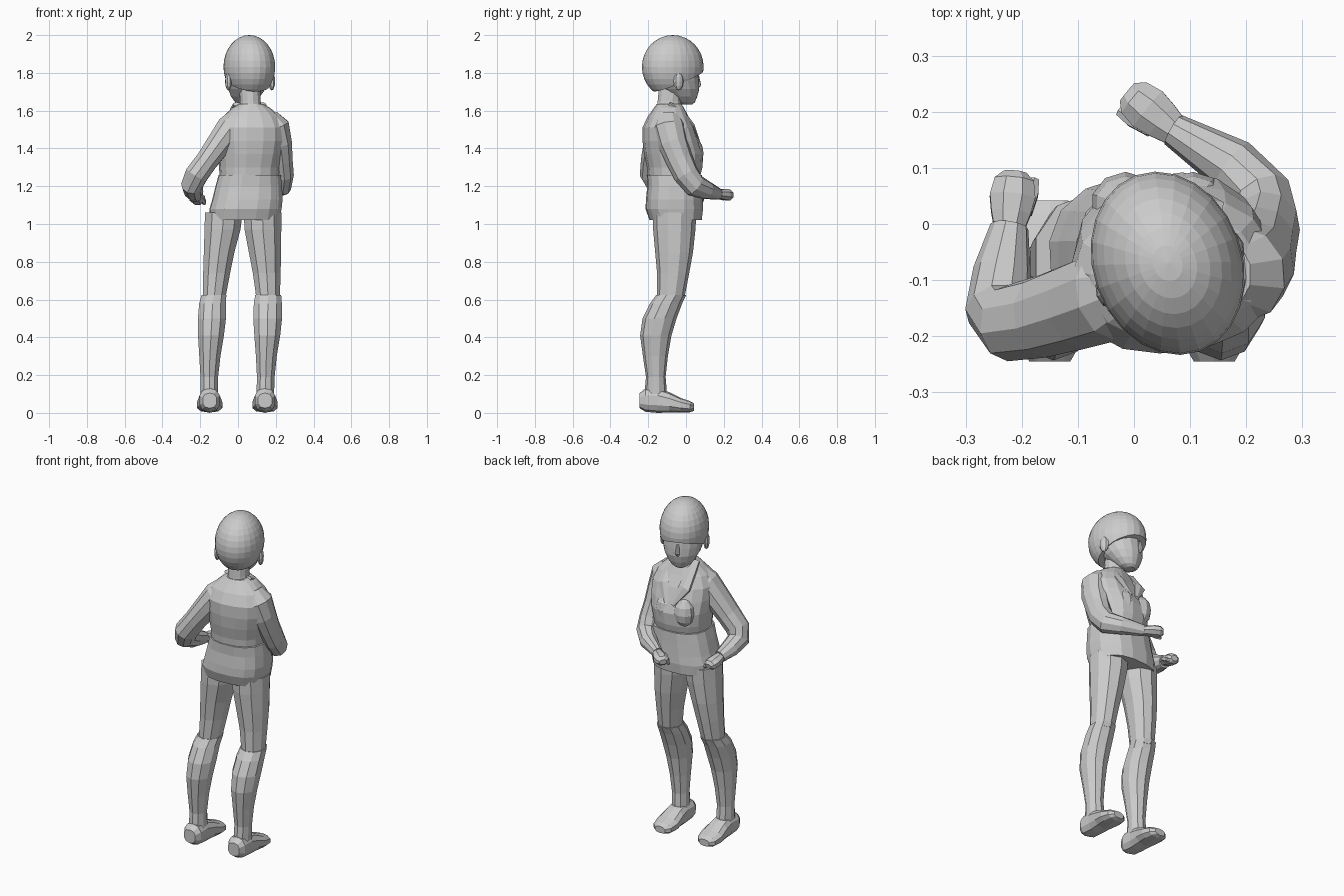
import bpy, bmesh, math
from mathutils import Vector, Matrix


def tube(name, rings, u0=(1, 0, 0), n=10, axis=None, power=1.0, yaw=0):
    """Skin rings (x, y, z, half_width, half_depth); axis fixes the ring plane."""
    bm = bmesh.new()
    pts = [Vector(r[:3]) for r in rings]
    u = Vector(u0)
    loops = []
    for i, r in enumerate(rings):
        if axis:
            t = Vector(axis)
        else:
            t = (pts[min(i + 1, len(pts) - 1)] - pts[max(i - 1, 0)]).normalized()
        u = (u - t * u.dot(t)).normalized()
        v = t.cross(u)
        loop = []
        for k in range(n):
            a = 2 * math.pi * (k + 0.5) / n
            c, s = math.cos(a), math.sin(a)
            c = math.copysign(abs(c) ** power, c) * r[3]
            s = math.copysign(abs(s) ** power, s) * r[4]
            w = math.radians(yaw)
            loop.append(bm.verts.new(pts[i] + u * (c * math.cos(w) - s * math.sin(w))
                                     + v * (c * math.sin(w) + s * math.cos(w))))
        loops.append(loop)
    for a, b in zip(loops, loops[1:]):
        for k in range(n):
            bm.faces.new((a[k], a[(k + 1) % n], b[(k + 1) % n], b[k]))
    bm.faces.new(loops[0][::-1])
    bm.faces.new(loops[-1])
    return finish(name, bm)


def finish(name, bm):
    bmesh.ops.recalc_face_normals(bm, faces=bm.faces)
    me = bpy.data.meshes.new(name)
    bm.to_mesh(me)
    bm.free()
    ob = bpy.data.objects.new(name, me)
    bpy.context.collection.objects.link(ob)
    return ob


def ball(bm, loc, size, u=10, v=6):
    m = Matrix.Translation(loc) @ Matrix.Diagonal((*size, 1))
    return bmesh.ops.create_uvsphere(bm, u_segments=u, v_segments=v, radius=1, matrix=m)


Z = (0, 0, 1)

# Jacket body, bust and skirt
tube("jacket_top", [
    (0.060, -0.065, 1.24, 0.155, 0.135), (0.060, -0.060, 1.30, 0.160, 0.145),
    (0.065, -0.065, 1.37, 0.170, 0.155), (0.070, -0.080, 1.44, 0.180, 0.148),
    (0.072, -0.093, 1.51, 0.180, 0.135), (0.072, -0.095, 1.57, 0.150, 0.105),
    (0.070, -0.090, 1.615, 0.100, 0.078), (0.068, -0.090, 1.635, 0.065, 0.065)],
    n=16, axis=Z, power=0.85, yaw=8)
tube("jacket_skirt", [
    (0.035, -0.055, 1.02, 0.185, 0.138), (0.040, -0.062, 1.08, 0.192, 0.152),
    (0.050, -0.062, 1.13, 0.187, 0.150), (0.057, -0.060, 1.20, 0.177, 0.145),
    (0.062, -0.062, 1.26, 0.165, 0.146)], n=16, axis=Z, power=0.8, yaw=3)
bm = bmesh.new()
for x in (-0.015, 0.105):
    ball(bm, (x, 0.035, 1.375), (0.062, 0.058, 0.085))
finish("bust", bm)

# Collar lapels folded over the chest
for name, x in (("lapel_left", -0.012), ("lapel_right", 0.125)):
    tube(name, [(0.3 * x + 0.045, 0.070, 1.42, 0.015, 0.010), (x, 0.030, 1.52, 0.040, 0.016),
                (x, -0.035, 1.605, 0.035, 0.018), (x + 0.005, -0.09, 1.635, 0.02, 0.012)], n=6)

# Neck
tube("neck", [(0.068, -0.090, 1.60, 0.062, 0.068), (0.066, -0.088, 1.65, 0.056, 0.064),
              (0.062, -0.080, 1.72, 0.058, 0.066), (0.06, -0.07, 1.78, 0.06, 0.07)],
     n=12, axis=Z)

# Head parts are made facing +y about the origin, then turned
turn = Matrix.Translation((0.06, -0.07, 0)) @ Matrix.Rotation(math.radians(20), 4, 'Z')
head = []
head.append(tube("face", [
    (0, 0.082, 1.632, 0.028, 0.026), (0, 0.070, 1.645, 0.052, 0.052),
    (0, 0.058, 1.675, 0.078, 0.076), (0, 0.040, 1.715, 0.100, 0.104),
    (0, 0.020, 1.760, 0.113, 0.122), (0, 0.010, 1.80, 0.116, 0.128),
    (0, 0.000, 1.86, 0.115, 0.130)], n=16, axis=Z))
head.append(tube("nose", [(0, 0.138, 1.785, 0.008, 0.010), (0, 0.142, 1.735, 0.014, 0.018),
                          (0, 0.132, 1.715, 0.010, 0.010)], n=6, axis=Z))

# Hair cap with fringe overhanging the face
bm = bmesh.new()
ball(bm, (0, 0, 1.832), (0.133, 0.167, 0.168), 24, 16)
no = Vector((0, 0.115, -0.25))
geom = bm.verts[:] + bm.edges[:] + bm.faces[:]
bmesh.ops.bisect_plane(bm, geom=geom, plane_co=(0, 0.155, 1.805), plane_no=(0, 0.40, -1),
                       clear_outer=True)
bmesh.ops.holes_fill(bm, edges=[e for e in bm.edges if e.is_boundary])
head.append(finish("hair", bm))

# Ears
bm = bmesh.new()
for s in (-1, 1):
    ball(bm, (s * 0.122, -0.012, 1.755), (0.017, 0.028, 0.048), 8, 6)
head.append(finish("ears", bm))
for ob in head:
    ob.data.transform(turn)

# Sleeves, bent at the elbow
tube("left_sleeve", [
    (0.000, -0.110, 1.560, 0.060, 0.060), (-0.040, -0.125, 1.505, 0.080, 0.085),
    (-0.100, -0.145, 1.425, 0.070, 0.080), (-0.165, -0.165, 1.335, 0.062, 0.074),
    (-0.220, -0.175, 1.260, 0.064, 0.070), (-0.243, -0.150, 1.205, 0.058, 0.062),
    (-0.235, -0.085, 1.175, 0.052, 0.052), (-0.222, -0.005, 1.150, 0.034, 0.036)],
    u0=(1, 0, -0.6))
tube("right_sleeve", [
    (0.165, -0.090, 1.570, 0.050, 0.060), (0.195, -0.090, 1.515, 0.080, 0.085),
    (0.217, -0.070, 1.430, 0.070, 0.080), (0.228, -0.035, 1.340, 0.062, 0.072),
    (0.236, 0.000, 1.265, 0.060, 0.068), (0.228, 0.045, 1.205, 0.058, 0.062),
    (0.175, 0.105, 1.180, 0.050, 0.050), (0.070, 0.168, 1.160, 0.030, 0.032)],
    u0=(1, 0, 0))


# Hands: half-closed mitts with a thumb
def hand(name, wrist, tip, side):
    w, t = Vector(wrist), Vector(tip)
    d = (t - w).normalized()
    u = Vector((d.y, -d.x, 0)).normalized()
    prof = ((-0.15, 0.026, 0.024), (0.25, 0.038, 0.028), (0.55, 0.044, 0.032),
            (0.85, 0.038, 0.030), (1.0, 0.022, 0.016))
    tube(name, [(*w.lerp(t, f), a, b) for f, a, b in prof], u0=u, n=8)
    a = w.lerp(t, 0.3) + u * side * 0.025
    b = w.lerp(t, 0.9) + u * side * 0.036 + Vector((0, 0, -0.02))
    tube(name + "_thumb", [(*a, 0.015, 0.015), (*a.lerp(b, 0.6), 0.016, 0.016),
                           (*b, 0.009, 0.009)], u0=u, n=6)


hand("left_hand", (-0.222, -0.005, 1.150), (-0.212, 0.092, 1.125), 1)
hand("right_hand", (0.070, 0.168, 1.160), (-0.012, 0.235, 1.152), -1)

# Legs: thigh x position, knee, calf and ankle are lists of (x, half width) per side
levels = [(1.06, -0.060, 0.115), (0.97, -0.062, 0.112), (0.85, -0.063, 0.100),
          (0.74, -0.068, 0.085), (0.60, -0.082, 0.072)]
calf = [(0.625, -0.078, 0.079), (0.58, -0.105, 0.085), (0.50, -0.140, 0.090),
        (0.41, -0.160, 0.083), (0.30, -0.162, 0.066), (0.19, -0.160, 0.052),
        (0.12, -0.160, 0.058), (0.06, -0.165, 0.060)]
legs = {
    "left": ([(-0.075, 0.105), (-0.082, 0.100), (-0.100, 0.085), (-0.113, 0.075), (-0.127, 0.062)],
             [(-0.127, 0.069), (-0.135, 0.074), (-0.138, 0.078), (-0.143, 0.072),
              (-0.149, 0.059), (-0.152, 0.049), (-0.152, 0.049), (-0.150, 0.05)]),
    "right": ([(0.130, 0.105), (0.132, 0.102), (0.143, 0.090), (0.152, 0.077), (0.160, 0.065)],
              [(0.160, 0.072), (0.158, 0.078), (0.157, 0.080), (0.155, 0.072),
               (0.150, 0.058), (0.147, 0.049), (0.145, 0.049), (0.143, 0.05)])}
for side, (thigh, shin) in legs.items():
    tube(side + "_trouser", [(x, y, z, hx, hy) for (z, y, hy), (x, hx) in zip(levels, thigh)],
         axis=Z, n=10)
    tube(side + "_stocking", [(x, y, z, hx, hy) for (z, y, hy), (x, hx) in zip(calf, shin)],
         axis=Z, n=10)
    # Shoe lofted heel to toe
    c = shin[-1][0]
    shoe = ((-0.245, 0.065, 0.038, 0.040), (-0.215, 0.068, 0.056, 0.062),
            (-0.150, 0.066, 0.056, 0.066), (-0.090, 0.056, 0.062, 0.054),
            (-0.030, 0.041, 0.070, 0.039), (0.020, 0.033, 0.060, 0.030),
            (0.042, 0.030, 0.034, 0.020))
    tube(side + "_shoe", [(c, y, z, hx, hz) for y, z, hx, hz in shoe],
         axis=(0, 1, 0), n=10, power=0.8)
